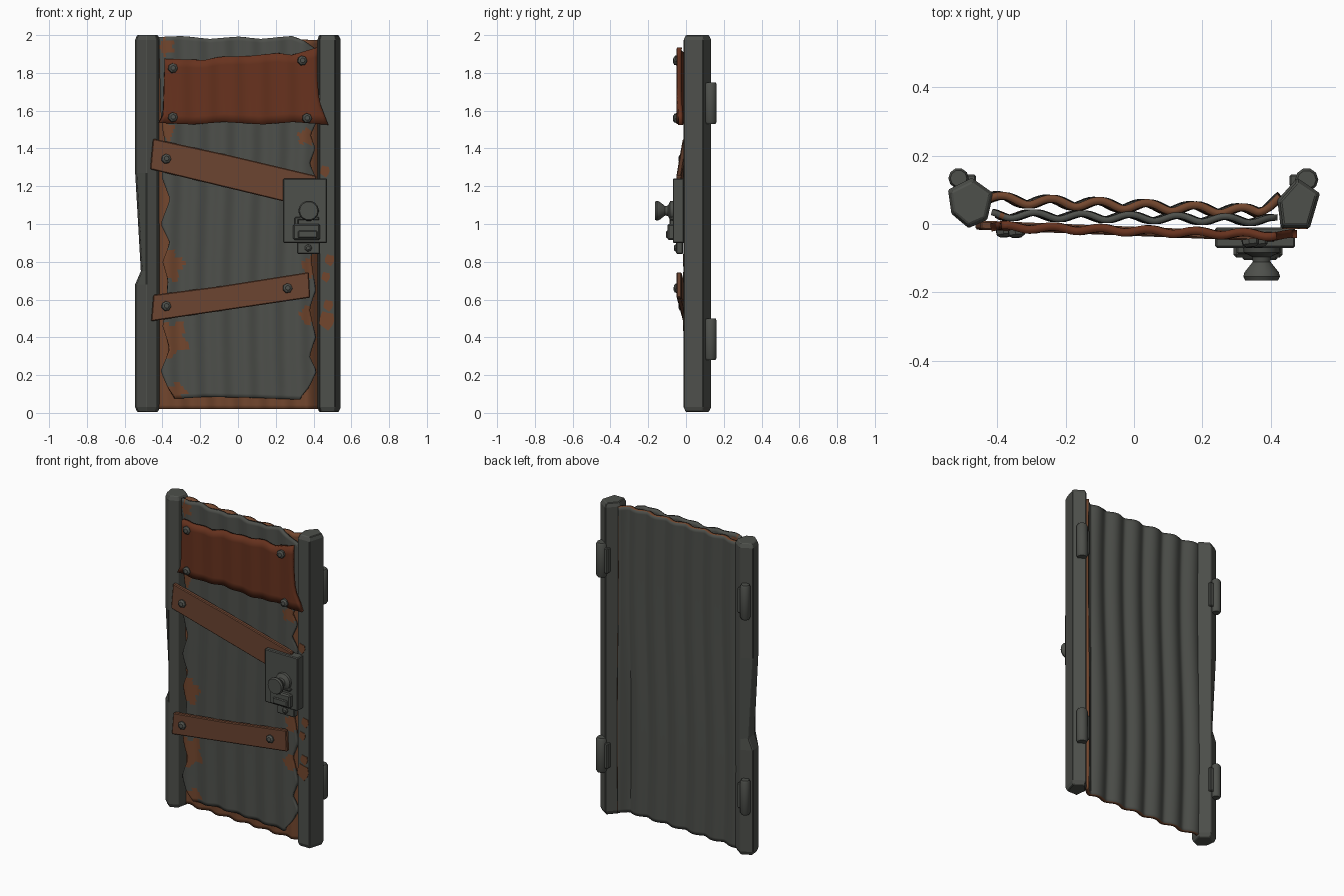
import bpy, bmesh, math
from mathutils import Vector, Matrix

cube = bpy.data.objects.get("Cube")
if cube:
    bpy.data.objects.remove(cube)


def material(name, rgb):
    m = bpy.data.materials.new(name)
    m.use_nodes = True
    m.diffuse_color = (*rgb, 1)
    m.node_tree.nodes["Principled BSDF"].inputs["Base Color"].default_value = (*rgb, 1)
    return m


GRAY = material("weathered gray metal", (0.075, 0.079, 0.07))
RUST = material("rust", (0.17, 0.062, 0.027))
BROWN = material("brown plank", (0.15, 0.058, 0.03))
RED = material("red brown patch", (0.135, 0.032, 0.013))


def finish(name, bm, mats, bevel=0, smooth=None):
    mesh = bpy.data.meshes.new(name)
    bm.to_mesh(mesh)
    bm.free()
    ob = bpy.data.objects.new(name, mesh)
    bpy.context.collection.objects.link(ob)
    for m in mats:
        mesh.materials.append(m)
    if bevel:
        mod = ob.modifiers.new("bevel", 'BEVEL')
        mod.width, mod.segments = bevel, 1
    if smooth:
        bpy.ops.object.select_all(action='DESELECT')
        ob.select_set(True)
        bpy.context.view_layer.objects.active = ob
        bpy.ops.object.shade_smooth_by_angle(angle=math.radians(smooth))
    return ob


def interp(points, t):
    """Piecewise linear value through (t, value) points."""
    if t <= points[0][0]:
        return points[0][1]
    for (a, va), (b, vb) in zip(points, points[1:]):
        if t <= b:
            return va + (vb - va) * (t - a) / (b - a)
    return points[-1][1]


def sheet(name, left, right, bottom, top, depth, thick, mats, rule=None, other=0, cols=72, rows=90):
    """Bent metal sheet: edges left/right are x by height, bottom/top are z by x."""
    bm = bmesh.new()
    grid = []
    for j in range(rows + 1):
        row = []
        for i in range(cols + 1):
            u, v = i / cols, j / rows
            x0 = -0.42 + 0.84 * u
            z = interp(bottom, x0) * (1 - v) + interp(top, x0) * v
            x = interp(left, z) * (1 - u) + interp(right, z) * u
            row.append(bm.verts.new((x, depth(x, z), z)))
        grid.append(row)
    for lo, hi in zip(grid, grid[1:]):
        for i in range(cols):
            f = bm.faces.new((lo[i], lo[i + 1], hi[i + 1], hi[i]))
            if rule:
                c = f.calc_center_median()
                f.material_index = rule(c.x, c.z)
    ob = finish(name, bm, mats, smooth=35)
    mod = ob.modifiers.new("thickness", 'SOLIDIFY')
    mod.thickness, mod.offset, mod.material_offset = thick, -1, other
    return ob


def slab(name, pts, y0, y1, mat, slope=0.0, bevel=0.005):
    """Outline in x and z, extruded in depth, skewed along x by slope."""
    bm = bmesh.new()
    f = bm.faces.new([bm.verts.new((x, y0 + slope * x, z)) for x, z in pts])
    new = bmesh.ops.extrude_face_region(bm, geom=[f])["geom"]
    bmesh.ops.translate(bm, vec=(0, y1 - y0, 0), verts=[g for g in new if isinstance(g, bmesh.types.BMVert)])
    bmesh.ops.recalc_face_normals(bm, faces=bm.faces)
    return finish(name, bm, [mat], bevel)


def rect(x0, x1, z0, z1):
    return [(x0, z0), (x1, z0), (x1, z1), (x0, z1)]


def lathe(name, profile, centre, axis, sides, mat, smooth=None):
    """Rings of (radius, distance along axis), capped at both ends."""
    bm = bmesh.new()
    rings = [[bm.verts.new((r * math.cos(a), r * math.sin(a), h))
              for a in (math.tau * k / sides for k in range(sides))] for r, h in profile]
    for a, b in zip(rings, rings[1:]):
        for k in range(sides):
            n = (k + 1) % sides
            bm.faces.new((a[k], a[n], b[n], b[k]))
    bm.faces.new(rings[0][::-1])
    bm.faces.new(rings[-1])
    turn = Vector((0, 0, 1)).rotation_difference(Vector(axis)).to_matrix().to_4x4()
    bm.transform(Matrix.Translation(centre) @ turn)
    return finish(name, bm, [mat], smooth=smooth)


# Five-sided posts with chamfered ends, the left one dented
def post(name, outline, dent=0):
    bm = bmesh.new()
    c = sum((Vector(p) for p in outline), Vector((0, 0))) / len(outline)
    rings = []
    for z, s, d in [(0.005, 0.84, 0), (0.03, 1, 0), (0.68, 1, 0), (0.75, 1, dent),
                    (1.27, 1, 0), (1.975, 1, 0), (2.0, 0.84, 0)]:
        ring = []
        for k, p in enumerate(outline):
            q = c + (Vector(p) - c) * s
            ring.append(bm.verts.new((q.x + (d if k < 2 else 0), q.y, z)))
        rings.append(ring)
    n = len(outline)
    for a, b in zip(rings, rings[1:]):
        for k in range(n):
            bm.faces.new((a[k], a[(k + 1) % n], b[(k + 1) % n], b[k]))
    bm.faces.new(rings[0])
    bm.faces.new(rings[-1])
    bmesh.ops.recalc_face_normals(bm, faces=bm.faces)
    finish(name, bm, [GRAY], bevel=0.004)


post("hinge_post_right", [(-0.545, 0.1), (-0.535, 0.03), (-0.485, -0.012), (-0.43, 0.012), (-0.412, 0.09), (-0.475, 0.135)], 0.03)
post("latch_post_left", [(0.545, 0.09), (0.515, -0.012), (0.43, -0.012), (0.42, 0.07), (0.478, 0.135)])


# Corrugated back panel, rusty toward the front
def ripple(x, z):
    return math.sin(math.tau * (x + 0.012 * math.sin(3 * z)) / 0.14)


def back_depth(x, z):
    flare = max(0, abs(x) - 0.36) * (0.6 if x > 0 else 0.1)
    return 0.042 - 0.045 * x + 0.011 * ripple(x, z) + flare


sheet("back_panel", [(0, -0.43)], [(0, 0.435)], [(0, 0.02)], [(-0.4, 1.98), (0.4, 1.975)],
      back_depth, 0.022, [RUST, GRAY], other=1)

# Torn gray front sheet with rust blotches
BLOTCHES = [(-0.36, 0.39, 0.09), (-0.37, 0.78, 0.075), (0.4, 0.77, 0.06), (0.36, 1.46, 0.045),
            (-0.33, 0.11, 0.05), (0.38, 0.52, 0.05), (-0.38, 1.94, 0.04), (-0.39, 1.5, 0.05)]


def blotch_rule(x, z):
    for bx, bz, r in BLOTCHES:
        a = math.atan2(z - bz, x - bx)
        if math.hypot(x - bx, z - bz) < r * (1 + 0.2 * math.sin(5 * a + bz * 9)):
            return 1
    return 0


torn_left = [(0.08, -0.33), (0.13, -0.37), (0.22, -0.41), (0.34, -0.36), (0.46, -0.4), (0.58, -0.38), (0.7, -0.37),
             (0.8, -0.4), (0.9, -0.36), (1.0, -0.41), (1.13, -0.36), (1.25, -0.405), (1.4, -0.38), (1.5, -0.4),
             (1.6, -0.41), (2, -0.42)]
torn_right = [(0.08, 0.33), (0.14, 0.38), (0.22, 0.415), (0.3, 0.38), (0.4, 0.41), (0.55, 0.38), (0.65, 0.41),
              (0.8, 0.39), (1.25, 0.41), (1.32, 0.38), (1.4, 0.41), (1.47, 0.385), (1.55, 0.42)]
sheet("front_sheet", torn_left, torn_right, [(-0.42, 0.075), (-0.2, 0.085), (0.1, 0.08), (0.42, 0.07)],
      [(-0.42, 1.99), (-0.3, 1.995), (-0.15, 1.98), (0, 1.992), (0.12, 1.98), (0.28, 1.995), (0.35, 1.97), (0.42, 1.92)],
      lambda x, z: 0.01 - 0.02 * x + 0.009 * ripple(x + 0.05, z), 0.018, [GRAY, RUST], blotch_rule)

# Rust plates on the posts
for k, (x, z, r) in enumerate([(0.47, 0.49, 0.04), (0.478, 0.57, 0.025), (0.465, 0.72, 0.022), (0.485, 0.81, 0.025), (0.46, 1.28, 0.025)]):
    ring = [math.tau * n / 9 for n in range(9)]
    slab(f"post_rust_{k}", [(x + r * math.cos(a) * (1 + 0.1 * (n % 2)), z + r * math.sin(a) * (1 + 0.4 * (n % 2)))
                            for n, a in enumerate(ring)], -0.015, -0.009, RUST, bevel=0)

# Red brown wavy patch
sheet("upper_patch", [(1.53, -0.42), (1.58, -0.395), (1.87, -0.388)],
      [(1.52, 0.48), (1.65, 0.43), (1.78, 0.42), (1.94, 0.42)],
      [(-0.42, 1.535), (-0.25, 1.527), (-0.1, 1.54), (0.1, 1.527), (0.25, 1.54), (0.42, 1.525)],
      [(-0.42, 1.875), (-0.2, 1.868), (-0.12, 1.885), (0.05, 1.89), (0.2, 1.905), (0.28, 1.895), (0.42, 1.935)],
      lambda x, z: -0.032 - 0.03 * x + 0.006 * ripple(x, z), 0.024, [RED], cols=48, rows=8)

# Nailed planks
slab("upper_plank", [(-0.465, 1.29), (0.24, 1.12), (0.4, 1.09), (0.415, 1.255), (-0.05, 1.365), (-0.45, 1.452)],
     -0.035, -0.008, BROWN, -0.04)
slab("lower_plank", [(-0.46, 0.485), (0.382, 0.61), (0.375, 0.745), (-0.1, 0.67), (-0.448, 0.625)],
     -0.035, -0.008, BROWN, -0.04)

# Bolts
for k, (x, z) in enumerate([(-0.345, 1.825), (0.34, 1.865), (-0.345, 1.565), (0.365, 1.56),
                            (-0.38, 1.345), (-0.38, 0.565), (0.262, 0.66)]):
    lathe(f"bolt_{k}", [(0.027, 0), (0.025, 0.014), (0.013, 0.022)], (x, -0.032 - 0.04 * x, z), (0.1, -1, 0.1), 7, GRAY)

# Lock plate, lower tab and lock box
slab("lock_plate", rect(0.238, 0.472, 0.9, 1.24), -0.07, -0.01, GRAY)
slab("lock_tab", rect(0.312, 0.435, 0.842, 0.92), -0.052, -0.015, GRAY)
lathe("tab_bolt", [(0.02, 0), (0.018, 0.008), (0.01, 0.014)], (0.372, -0.05, 0.873), (0, -1, 0), 7, GRAY)
slab("lock_box", rect(0.292, 0.435, 0.915, 1.0), -0.098, -0.06, GRAY, bevel=0.008)
slab("lock_box_cover", rect(0.318, 0.42, 0.925, 0.965), -0.106, -0.09, GRAY)
slab("shackle_bar", rect(0.3, 0.32, 0.99, 1.035), -0.088, -0.06, GRAY)
slab("shackle_top", rect(0.3, 0.43, 1.02, 1.037), -0.088, -0.06, GRAY)

# Flared door knob
lathe("knob", [(0.055, 0), (0.052, 0.018), (0.028, 0.03), (0.026, 0.045), (0.05, 0.075), (0.054, 0.088), (0.048, 0.099)],
      (0.374, -0.066, 1.07), (0, -1, 0), 14, GRAY, smooth=30)

# Hinge barrels with leaves on the back of both posts
for side, hx, hy, r in [("right", -0.514, 0.134, 0.03), ("left", 0.506, 0.13, 0.034)]:
    for level, z in [("lower", 0.28), ("upper", 1.53)]:
        lathe(f"hinge_{level}_{side}", [(r * 0.8, 0), (r, 0.012), (r, 0.208), (r * 0.8, 0.22)],
              (hx, hy, z), (0, 0, 1), 10, GRAY, smooth=40)
        inner = hx * 0.9
        slab(f"hinge_leaf_{level}_{side}", rect(min(hx, inner), max(hx, inner), z + 0.03, z + 0.19),
             0.11, 0.145, GRAY)
